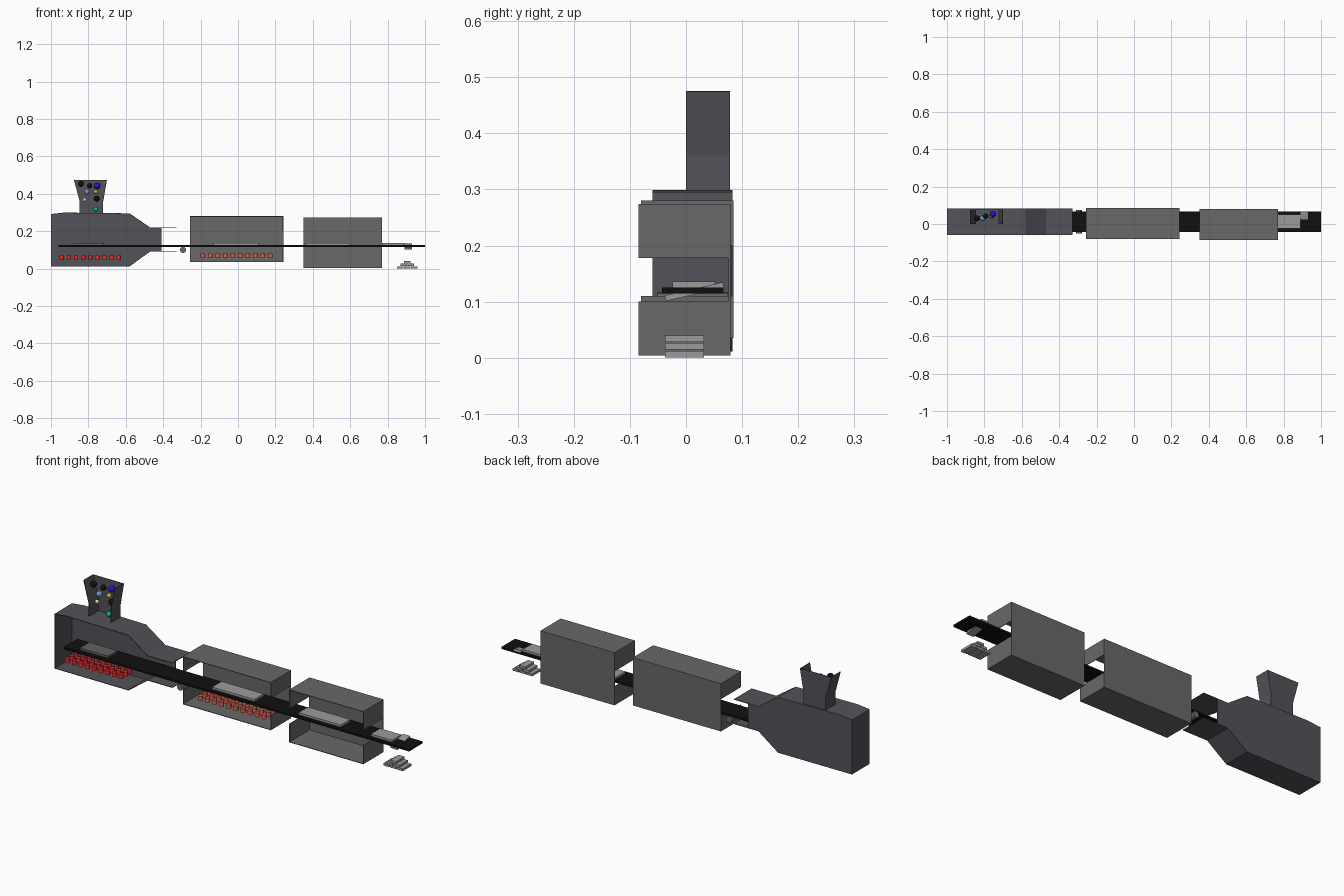
import bpy, bmesh, math

if "Cube" in bpy.data.objects:
    bpy.data.objects.remove(bpy.data.objects["Cube"])

T = 0.003  # sheet wall thickness


def mat(name, r, g, b):
    m = bpy.data.materials.new(name)
    m.diffuse_color = (r, g, b, 1)
    m.use_nodes = True
    m.node_tree.nodes["Principled BSDF"].inputs["Base Color"].default_value = m.diffuse_color
    return m


STEEL = mat("steel", 0.14, 0.14, 0.14)
DARK = mat("dark_steel", 0.085, 0.085, 0.1)
BLACK = mat("black", 0.005, 0.005, 0.005)
GLASS = mat("glass", 0.33, 0.33, 0.33)
HOT = mat("hot_glass", 0.12, 0.12, 0.12)
RED = mat("red", 0.9, 0.02, 0.02)
WARM = mat("warm_red", 0.75, 0.12, 0.07)


def finish(name, bm, m):
    bmesh.ops.recalc_face_normals(bm, faces=bm.faces)
    me = bpy.data.meshes.new(name)
    bm.to_mesh(me)
    bm.free()
    me.materials.append(m)
    ob = bpy.data.objects.new(name, me)
    bpy.context.collection.objects.link(ob)
    return ob


def add_box(bm, x0, x1, y0, y1, z0, z1):
    vs = bmesh.ops.create_cube(bm, size=1)["verts"]
    for v in vs:
        v.co = ((x0 + x1) / 2 + v.co.x * (x1 - x0),
                (y0 + y1) / 2 + v.co.y * (y1 - y0),
                (z0 + z1) / 2 + v.co.z * (z1 - z0))


def boxes(name, m, *dims):
    bm = bmesh.new()
    for d in dims:
        add_box(bm, *d)
    return finish(name, bm, m)


def bent_sheet(name, path, y0, y1, m, back=None):
    """Sheet following an xz path, plus an optional back panel at y1."""
    bm = bmesh.new()
    a = [bm.verts.new((x, y0, z)) for x, z in path]
    b = [bm.verts.new((x, y1, z)) for x, z in path]
    for i in range(len(path) - 1):
        bm.faces.new((a[i], a[i + 1], b[i + 1], b[i]))
    ob = finish(name, bm, m)
    s = ob.modifiers.new("thickness", "SOLIDIFY")
    s.thickness, s.offset = T, 0
    if back:
        bm = bmesh.new()
        f = [bm.verts.new((x, y1 - T, z)) for x, z in back]
        face = bm.faces.new(f)
        ex = bmesh.ops.extrude_face_region(bm, geom=[face])["geom"]
        for v in ex:
            if isinstance(v, bmesh.types.BMVert):
                v.co.y += T
        finish(name + "_back", bm, m)
    return ob


# Furnace: open front and right mouth, tapered neck
top = [(-0.47, 0.218), (-0.58, 0.294), (-0.93, 0.298), (-0.998, 0.291)]
bottom = [(-0.998, 0.013), (-0.58, 0.013), (-0.47, 0.093)]
bent_sheet("furnace", [(-0.33, 0.218)] + top + bottom + [(-0.33, 0.093)],
           -0.06, 0.083, DARK,
           [(-0.41, 0.218)] + top + bottom + [(-0.41, 0.093)])

# Hopper: two bent side walls and a back, open at front and top
L = [(-0.876, 0.475), (-0.845, 0.36), (-0.845, 0.298)]
R = [(-0.722, 0.298), (-0.722, 0.36), (-0.702, 0.475)]
bent_sheet("hopper_left", L, 0.0, 0.078, DARK, L + R)
bent_sheet("hopper_right", R, 0.0, 0.078, DARK)


# Chambers: open front, slotted ends
def chamber(name, x0, x1, y0, y1, z0, z1, slot0, slot1):
    dims = [(x0, x1, y0, y1, z0, z0 + T), (x0, x1, y0, y1, z1 - T, z1),
            (x0, x1, y1 - T, y1, z0, z1)]
    for a in (x0, x1 - T):
        dims += [(a, a + T, y0, y1, z0, slot0), (a, a + T, y0, y1, slot1, z1)]
    boxes(name, STEEL, *dims)


chamber("float_chamber", -0.257, 0.242, -0.08, 0.085, 0.035, 0.28, 0.11, 0.2)
chamber("cooling_chamber", 0.35, 0.77, -0.085, 0.079, 0.004, 0.274, 0.1, 0.178)

# Conveyor belt and glass sheets riding on it
boxes("conveyor_belt", BLACK, (-0.96, 1.0, -0.043, 0.067, 0.115, 0.125))
boxes("molten_sheet", HOT, (-0.88, -0.72, -0.024, 0.052, 0.125, 0.136))
boxes("glass_sheets", GLASS, *[(a, b, -0.024, 0.052, 0.125, 0.136)
                               for a, b in ((-0.13, 0.11), (0.36, 0.6), (0.77, 0.89))])

# Cut sheet tipping off the belt
tip = boxes("tipping_sheet", GLASS, (-0.02, 0.02, -0.053, 0.053, -0.005, 0.005))
tip.location = (0.91, 0.015, 0.118)
tip.rotation_euler.x = math.radians(13)

# Stack of finished sheets
stack = []
for row, n in enumerate((3, 2, 1)):
    z = 0.001 + row * 0.0135
    for i in range(n):
        x = 0.905 + (i - (n - 1) / 2) * 0.038
        stack.append((x - 0.017, x + 0.017, -0.037, 0.032, z, z + 0.0115))
boxes("finished_stack", GLASS, *stack)


# Burners: rows of short upright cylinders
def burners(name, x0, x1, n, z, ys, m):
    bm = bmesh.new()
    for i in range(n):
        for y in ys:
            vs = bmesh.ops.create_cone(bm, cap_ends=True, segments=16, radius1=0.0115,
                                       radius2=0.0115, depth=0.021)["verts"]
            bmesh.ops.translate(bm, verts=vs, vec=(x0 + (x1 - x0) * i / (n - 1), y, z))
    finish(name, bm, m)


burners("furnace_burners", -0.942, -0.638, 9, 0.06, (-0.035, 0.0, 0.035), RED)
burners("chamber_burners", -0.188, 0.173, 10, 0.071, (-0.035, 0.0, 0.035), WARM)

# Roller below the belt
bm = bmesh.new()
bmesh.ops.create_cone(bm, cap_ends=True, segments=24, radius1=0.016, radius2=0.016, depth=0.125)
roller = finish("roller", bm, STEEL)
roller.rotation_euler.x = math.pi / 2
roller.location = (-0.294, 0.012, 0.1)

# Raw material grains falling through the hopper
K, B, LB = BLACK, mat("blue", 0.01, 0.01, 0.7), mat("light_blue", 0.12, 0.3, 0.6)
Y, W, G = mat("yellow", 0.6, 0.4, 0.03), mat("pale", 0.7, 0.7, 0.65), mat("green", 0, 0.5, 0.25)
grains = [(-0.84, 0.453, 0.016, K), (-0.793, 0.443, 0.014, K), (-0.754, 0.442, 0.017, B),
          (-0.808, 0.411, 0.015, LB), (-0.76, 0.411, 0.012, Y), (-0.755, 0.374, 0.015, K),
          (-0.82, 0.368, 0.01, W), (-0.76, 0.316, 0.013, G)]
for i, (x, z, r, m) in enumerate(grains):
    bm = bmesh.new()
    bmesh.ops.create_uvsphere(bm, u_segments=20, v_segments=12, radius=r)
    for f in bm.faces:
        f.smooth = True
    g = finish(f"grain_{i + 1}", bm, m)
    g.location = (x, 0.03 + 0.012 * (i % 3), z)
